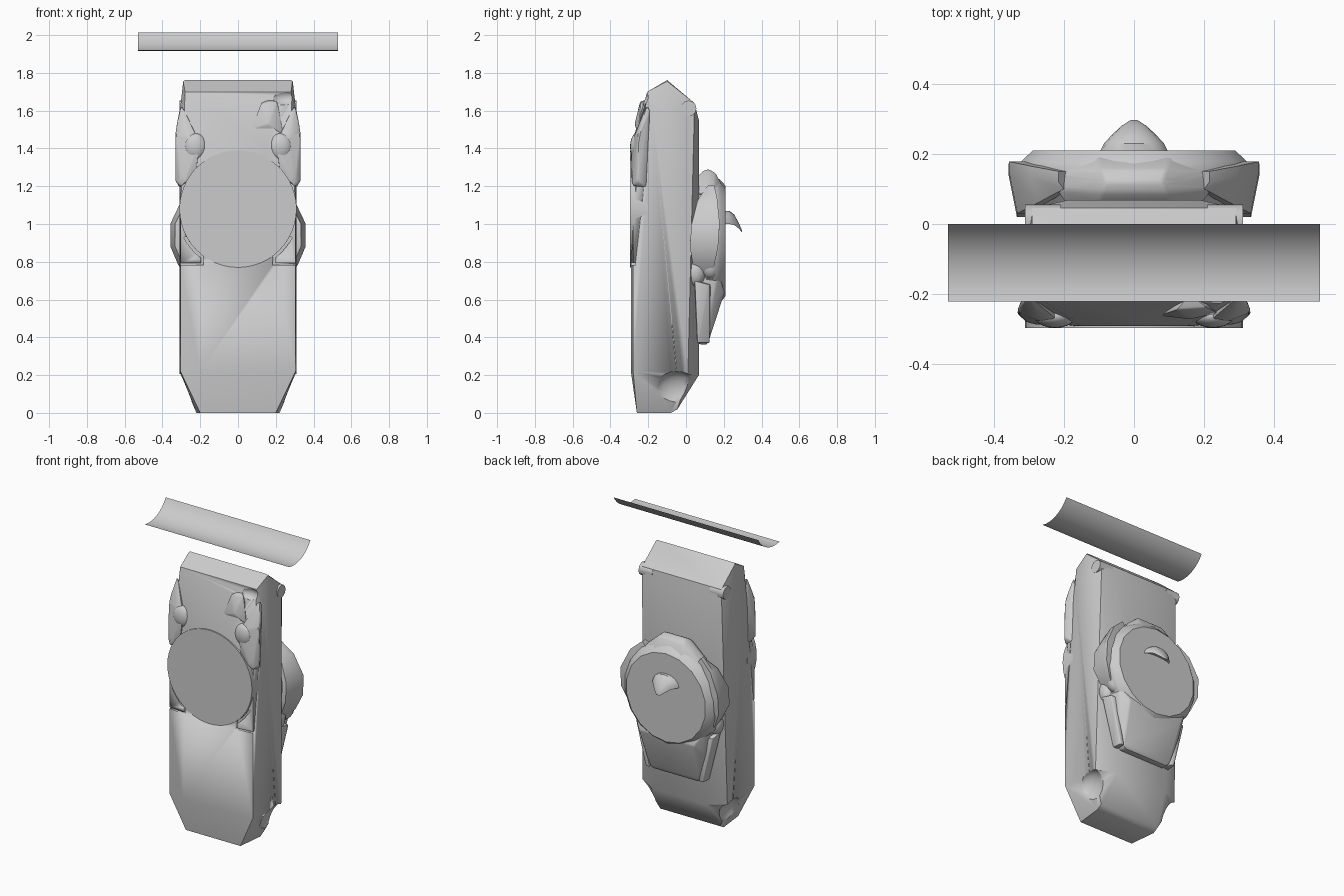
import bpy, bmesh, math
from mathutils import Vector

if "Cube" in bpy.data.objects:
    bpy.data.objects.remove(bpy.data.objects["Cube"])


def finish(name, bm, angle=30):
    bmesh.ops.recalc_face_normals(bm, faces=bm.faces[:])
    me = bpy.data.meshes.new(name)
    bm.to_mesh(me)
    bm.free()
    ob = bpy.data.objects.new(name, me)
    bpy.context.collection.objects.link(ob)
    bpy.ops.object.select_all(action='DESELECT')
    ob.select_set(True)
    bpy.context.view_layer.objects.active = ob
    bpy.ops.object.shade_smooth_by_angle(angle=math.radians(angle))
    return ob


def hull(name, pts, mirror=False, bevel=0.0):
    """Convex solid around points, optionally mirrored across x."""
    bm = bmesh.new()
    if mirror:
        pts = pts + [(-x, y, z) for x, y, z in pts]
    for p in pts:
        bm.verts.new(p)
    r = bmesh.ops.convex_hull(bm, input=bm.verts[:])
    junk = [v for v in r['geom_interior'] + r['geom_unused'] if isinstance(v, bmesh.types.BMVert)]
    bmesh.ops.delete(bm, geom=list(set(junk)), context='VERTS')
    bmesh.ops.dissolve_limit(bm, angle_limit=0.01, verts=bm.verts[:], edges=bm.edges[:])
    if bevel:
        bmesh.ops.bevel(bm, geom=bm.edges[:], offset=bevel, segments=2, affect='EDGES', profile=0.5)
    return finish(name, bm)


def loft(name, rings, cap=True, closed=True):
    bm = bmesh.new()
    vs = [[bm.verts.new(p) for p in r] for r in rings]
    n = len(vs[0])
    for a, b in zip(vs, vs[1:]):
        for i in range(n if closed else n - 1):
            j = (i + 1) % n
            bm.faces.new((a[i], a[j], b[j], b[i]))
    if cap:
        bm.faces.new(vs[0])
        bm.faces.new(vs[-1])
    return finish(name, bm)


def lathe_y(name, profile, zc, n):
    """Revolve (radius, y) pairs around a front-to-back axis."""
    ang = [2 * math.pi * i / n for i in range(n)]
    return loft(name, [[(r * math.sin(a), y, zc + r * math.cos(a)) for a in ang] for r, y in profile])


def blob(name, c, s):
    bm = bmesh.new()
    bmesh.ops.create_uvsphere(bm, u_segments=20, v_segments=12, radius=1)
    for v in bm.verts:
        v.co = Vector((v.co.x * s[0] + c[0], v.co.y * s[1] + c[1], v.co.z * s[2] + c[2]))
    return finish(name, bm)


def cut(target, cutter):
    bpy.ops.object.select_all(action='DESELECT')
    target.select_set(True)
    bpy.context.view_layer.objects.active = target
    m = target.modifiers.new('cut', 'BOOLEAN')
    m.operation, m.object = 'DIFFERENCE', cutter
    bpy.ops.object.modifier_apply(modifier=m.name)
    bpy.data.objects.remove(cutter)


# Main casing: tapered foot, chamfered shaft, wedge-shaped top
body = hull('casing', [
    (.20, -.26, 0), (.22, -.08, 0), (.22, -.045, .02),
    (.305, -.28, .22), (.20, -.292, .22), (.31, .01, .21), (.19, .068, .20),
    (.305, -.28, 1.05), (.20, -.292, 1.2), (.31, -.18, 1.58), (.15, -.29, 1.42),
    (.31, .01, 1.57), (.19, .068, 1.55), (.29, .045, 1.64),
    (.28, -.205, 1.70), (.29, -.10, 1.755), (.28, -.10, 1.762)], True)

for s in (1, -1):
    # Scooped notches beside the foot
    cut(body, blob('notch_cutter', (s * .31, -.05, .11), (.075, .125, .11)))
    # Groove that follows the front disc and turns outwards
    arc = [math.radians(a) for a in (-28, -34, -40, -46, -53)]
    inner = [(.31 * math.cos(a), 1.08 + .31 * math.sin(a)) for a in arc]
    outer = [(.325 * math.cos(a), 1.08 + .325 * math.sin(a)) for a in arc]
    outline = inner + [(.182, .783), (.33, .783), (.33, .793), (.197, .793)] + outer[::-1]
    cut(body, loft('groove_cutter', [[(s * x, y, z) for x, z in outline] for y in (-.33, -.268)]))
# Small dent on one top corner
cut(body, blob('dent_cutter', (.25, -.245, 1.67), (.08, .05, .045)))

# Large flat disc on the front
lathe_y('front_disc', [(.31, -.2), (.31, -.297)], 1.08, 48)

for s, side in ((1, 'right'), (-1, 'left')):
    # Raised cheeks flanking the top of the disc
    hull(side + '_cheek', [(s * x, y, z) for x, y, z in [
        (.30, -.285, 1.20), (.334, -.255, 1.23), (.31, -.21, 1.19),
        (.22, -.29, 1.27), (.20, -.29, 1.43), (.27, -.275, 1.46), (.334, -.25, 1.48),
        (.31, -.19, 1.60), (.30, -.205, 1.64), (.25, -.2, 1.5), (.25, -.2, 1.25)]], bevel=.008)
    blob(side + '_cheek_swell', (s * .225, -.262, 1.41), (.06, .034, .07))
    # Hinge barrels at the top of the back
    bm = bmesh.new()
    bmesh.ops.create_cone(bm, cap_ends=True, segments=12, radius1=.042, radius2=.042, depth=.10)
    for v in bm.verts:
        v.co = Vector((s * .26 + v.co.z, .013 + v.co.x, 1.612 + v.co.y))
    finish(side + '_hinge_barrel', bm)
    # Ear flaps around the rear dial
    rings = []
    for deg, r, y0, y1 in ((52, .345, .10, .15), (35, .355, .06, .165), (12, .36, .03, .178),
                           (-8, .357, .02, .17), (-25, .345, .035, .15), (-36, .335, .06, .13)):
        a = math.radians(deg)
        rings.append([(s * q * math.cos(a), y, .93 + q * math.sin(a))
                      for q, y in ((r - .05, y0), (r - .02, y0), (r + .004, y1 - .03),
                                   (r + .004, y1), (r - .04, y1))])
    loft(side + '_ear_flap', rings)
    # Knuckles and slanted rails under the dial
    blob(side + '_small_knuckle', (s * .25, .05, .745), (.05, .055, .075))
    blob(side + '_large_knuckle', (s * .255, .13, .78), (.05, .052, .07))
    hull(side + '_rail', [(s * x, y, z) for x, y, z in [
        (.29, .045, .70), (.25, .045, .70), (.285, .125, .68), (.25, .13, .68),
        (.215, .06, .37), (.18, .06, .37), (.21, .125, .37), (.18, .125, .37)]], bevel=.006)

# Bump on the upper front
hull('front_bump', [(.07, -.262, 1.50), (.24, -.255, 1.48), (.12, -.245, 1.64),
                    (.21, -.24, 1.65), (.16, -.272, 1.53), (.10, -.2, 1.5),
                    (.22, -.2, 1.5), (.16, -.2, 1.66)], bevel=.006)

# Rear dial with chamfered rim, and its hood
lathe_y('rear_dial', [(.28, .03), (.30, .06), (.335, .11), (.335, .16), (.325, .18), (.292, .21)], .91, 18)
hull('rear_hood', [(.20, .06, 1.16), (.10, .06, 1.25), (.09, .09, 1.28), (.08, .12, 1.29),
                   (.09, .155, 1.27), (.11, .205, 1.18), (.24, .15, 1.14), (.22, .10, 1.17)],
     True, .008)

# Tapered tail below the dial
hull('rear_tail', [(.27, .05, .74), (.26, .17, .74), (.20, .205, .64), (.235, .135, .56),
                   (.18, .05, .38), (.18, .12, .38), (.165, .06, .365), (.165, .11, .36)], True, .008)

# Beak projecting from the dial
rings = []
for y, w, base, h in ((.20, .10, 1.0, .07), (.23, .085, 1.0, .07), (.255, .062, .995, .055),
                      (.28, .035, .975, .03), (.296, .01, .957, .01)):
    a = [math.pi * i / 10 for i in range(11)]
    top = [(w * math.cos(t), y, base + h * math.sin(t)) for t in a]
    under = [(w * math.cos(t), y, base + h * .25 * math.sin(t)) for t in a[9:0:-1]]
    rings.append(top + under)
loft('beak', rings)

# Thin curved strip floating above
cy, cz, r = -.175, 2.09, .175
rings = []
for x in (-.53, .53):
    ring = []
    for i in range(17):
        a = math.radians(-104 + i * 74 / 16)
        ring.append((x, -.173 + .2 * math.cos(a), 2.115 + .2 * math.sin(a)))
    rings.append(ring)
loft('curved_strip', rings, cap=False, closed=False)
